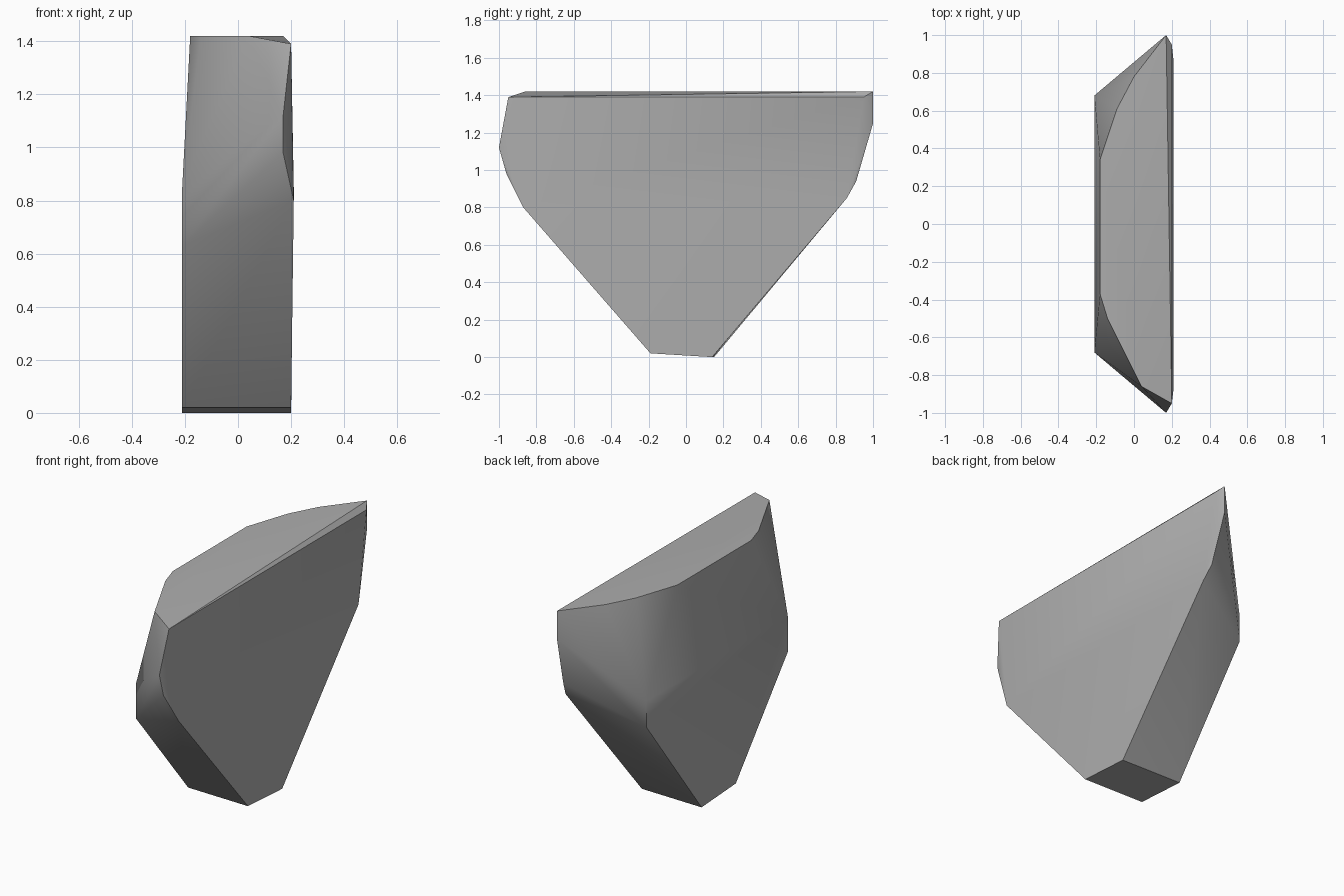
import bpy
import bmesh
import math

cube = bpy.data.objects.get("Cube")
if cube:
    bpy.data.objects.remove(cube, do_unlink=True)

# Plain stone colour
stone = bpy.data.materials.new("stone_grey")
stone.use_nodes = True
grey = (0.42, 0.42, 0.42, 1)
stone.diffuse_color = grey
stone.node_tree.nodes["Principled BSDF"].inputs["Base Color"].default_value = grey

# Flat top, curving along its narrow side
top = [(x, y, 1.42) for x, y in (
    (0.17, 1.0), (0, 0.78), (-0.09, 0.61), (-0.18, 0.34),
    (-0.18, -0.37), (-0.14, -0.5), (0.04, -0.86))]

# Broad side with chipped corners
broad_side = [
    (0.2, 0.95, 1.39), (0.17, 1.0, 1.25), (0.19, 0.91, 0.94), (0.21, 0.86, 0.85),
    (0.2, 0.14, 0), (0.2, -0.19, 0.02),
    (0.21, -0.87, 0.8), (0.17, -0.96, 0.98), (0.17, -1.0, 1.12), (0.2, -0.95, 1.39)]

# Narrow side
narrow_side = [(-0.21, y, z) for y, z in (
    (0.68, 0.85), (0.68, 0.69), (0.15, 0), (-0.18, 0.02), (-0.68, 0.63), (-0.68, 0.85))]

# Wrap the corners into one faceted wedge of stone
bm = bmesh.new()
for corner in top + broad_side + narrow_side:
    bm.verts.new(corner)
hull = bmesh.ops.convex_hull(bm, input=bm.verts)
loose = [v for v in bm.verts if not v.link_faces]
bmesh.ops.delete(bm, geom=loose, context="VERTS")
bmesh.ops.dissolve_limit(bm, angle_limit=math.radians(1), verts=bm.verts, edges=bm.edges)
bmesh.ops.recalc_face_normals(bm, faces=bm.faces)

mesh = bpy.data.meshes.new("rock_wedge")
bm.to_mesh(mesh)
bm.free()
mesh.materials.append(stone)
rock = bpy.data.objects.new("rock_wedge", mesh)
bpy.context.collection.objects.link(rock)

# Soft facets with crisp outer edges
bpy.ops.object.select_all(action="DESELECT")
rock.select_set(True)
bpy.context.view_layer.objects.active = rock
bpy.ops.object.shade_smooth_by_angle(angle=math.radians(30))
